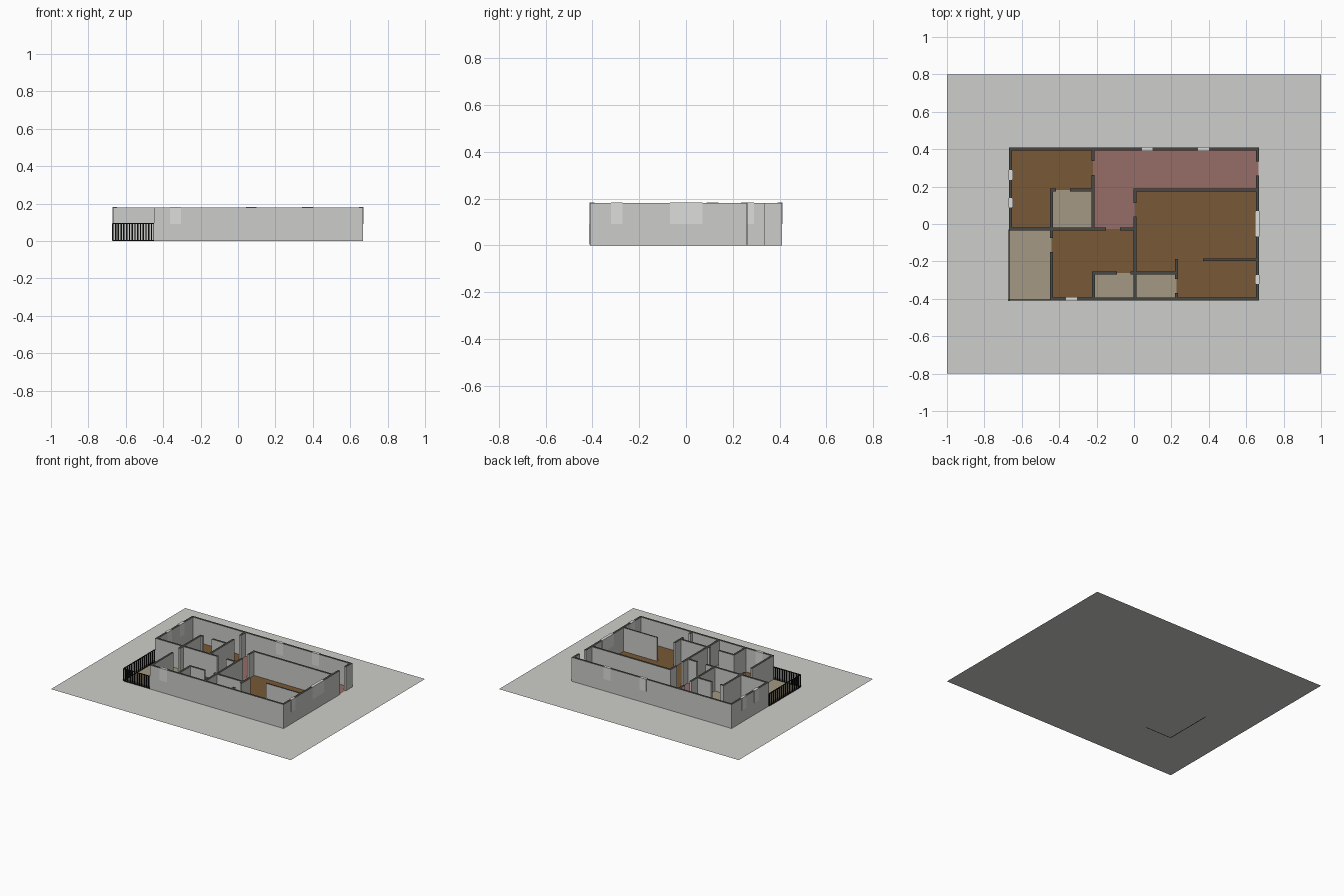
import bpy, bmesh
from mathutils import Matrix, Vector

if "Cube" in bpy.data.objects:
    bpy.data.objects.remove(bpy.data.objects["Cube"])

T, H = 0.016, 0.18            # wall thickness and height


def material(name, srgb):
    m = bpy.data.materials.new(name)
    m.diffuse_color = [(c / 255 / 12.92 if c < 11 else ((c / 255 + 0.055) / 1.055) ** 2.4) for c in srgb] + [1]
    m.use_nodes = True
    m.node_tree.nodes["Principled BSDF"].inputs["Base Color"].default_value = m.diffuse_color
    return m


WALL = material("wall grey", (204, 204, 202))
CAP = material("wall top dark grey", (72, 72, 68))
GROUND = material("ground grey", (206, 206, 203))
WOOD = material("wood brown", (120, 88, 54))
PINK = material("hall pink", (150, 108, 102))
TILE = material("tile beige", (163, 153, 131))
PANE = material("window light grey", (222, 222, 220))
BLACK = material("railing black", (22, 22, 22))


def make(name, boxes, mats, cap=False):
    """One object from boxes (x0, x1, y0, y1, z0, z1); flat boxes become planes."""
    bm = bmesh.new()
    for x0, x1, y0, y1, z0, z1 in boxes:
        mid = Vector(((x0 + x1) / 2, (y0 + y1) / 2, (z0 + z1) / 2))
        size = Matrix.Diagonal((x1 - x0, y1 - y0, (z1 - z0) or 1, 1))
        if z0 == z1:
            bmesh.ops.create_grid(bm, x_segments=1, y_segments=1, size=0.5, matrix=Matrix.Translation(mid) @ size)
        else:
            bmesh.ops.create_cube(bm, size=1, matrix=Matrix.Translation(mid) @ size)
    bm.normal_update()
    if cap:                    # dark upper faces
        for f in bm.faces:
            f.material_index = int(f.normal.z > 0.5)
    me = bpy.data.meshes.new(name)
    bm.to_mesh(me)
    bm.free()
    for m in mats:
        me.materials.append(m)
    ob = bpy.data.objects.new(name, me)
    bpy.context.collection.objects.link(ob)


def run(axis, c, a, b, z0=0, z1=H, t=T):
    """Box along an axis at cross position c."""
    h = t / 2
    return (a, b, c - h, c + h, z0, z1) if axis == 'x' else (c - h, c + h, a, b, z0, z1)


def wall(name, axis, c, a, b, door=None, t=T):
    spans = [(a, door[0]), (door[1], b)] if door else [(a, b)]
    make(name, [run(axis, c, s, e, t=t) for s, e in spans], [WALL, CAP], cap=True)


# Ground and floors
make("ground", [(-1, 1, -0.8, 0.8, 0, 0)], [GROUND])
F = 0.002
make("wood_floor", [(-0.659, -0.22, 0.183, 0.402, F, F), (-0.659, -0.44, -0.026, 0.183, F, F),
                    (-0.44, 0.005, -0.261, -0.026, F, F), (-0.44, -0.216, -0.402, -0.261, F, F),
                    (0.005, 0.659, -0.261, 0.183, F, F), (0.228, 0.659, -0.402, -0.261, F, F)], [WOOD])
make("hall_floor", [(-0.22, 0.665, 0.183, 0.402, F, F), (-0.22, 0.005, -0.026, 0.183, F, F)], [PINK])
make("tile_floor", [(-0.44, -0.22, -0.026, 0.183, F, F), (-0.216, 0.228, -0.402, -0.261, F, F),
                    (-0.672, -0.44, -0.408, -0.03, F, F)], [TILE])

# Outer walls
X, Y, E = 0.659, 0.402, T / 2
wall("back_wall", 'x', Y, -X - E, X + E)
wall("front_wall", 'x', -Y, -0.44 - E, X + E)
wall("left_wall", 'y', -X, -0.026 - E, Y - E)
wall("right_wall", 'y', X, -Y + E, Y - E, (0.26, 0.333))

# Inner walls
wall("bedroom_wall", 'y', -0.22, -0.026 + E, Y - E, (0.263, 0.338))
wall("bath_back_wall", 'x', 0.183, -0.44 - E, -0.22 - E, (-0.417, -0.342))
wall("bath_side_wall", 'y', -0.44, -0.026 + E, 0.183 - E)
wall("balcony_wall", 'y', -0.44, -Y + E, -0.026 - E, (-0.149, -0.074))
wall("middle_wall", 'x', -0.026, -X + E, 0.005 - E, (-0.15, -0.075))
wall("living_side_wall", 'y', 0.005, -0.261 + E, 0.183 + E, (0.039, 0.113))
wall("living_back_wall", 'x', 0.183, 0.005 + E, X - E)
wall("front_bath_wall", 'x', -0.261, -0.216 - E, 0.228 - E, (-0.092, -0.018))
wall("front_bath_left_wall", 'y', -0.216, -Y + E, -0.261 - E)
wall("front_bath_divider", 'y', 0.005, -Y + E, -0.261 - E)
wall("front_bath_right_wall", 'y', 0.228, -Y + E, -0.186, (-0.368, -0.293))
wall("kitchen_partition", 'x', -0.191, 0.37, X - E, t=0.011)

# Windows: panels a little thicker than the wall, in its upper half
for i, (axis, c, a, b) in enumerate([
        ('x', Y, 0.043, 0.10), ('x', Y, 0.342, 0.40), ('x', -Y, -0.364, -0.305),
        ('y', -X, 0.236, 0.29), ('y', -X, 0.087, 0.14),
        ('y', X, -0.068, 0.07), ('y', X, -0.32, -0.272)]):
    make(f"window_{i + 1}", [run(axis, c, a, b, 0.09, H + 0.002, T + 0.006)], [PANE])

# Balcony railing: pickets between top and bottom rails
x0, x1, y0, y1, top = -0.669, -0.448, -0.407, -0.034, 0.096
bars = []
for axis, c, a, b, n, w in (('x', y0, x0, x1, 16, 0.007), ('y', x0, y0, y1, 16, 0.011)):
    for z in (0.0, top - 0.005):
        bars.append(run(axis, c, a, b, z, z + 0.005, 0.006))
    for i in range(n):
        m = a + (b - a) * i / (n - 1)
        bars.append(run(axis, c, m - w / 2, m + w / 2, 0.004, top - 0.003, 0.005))
make("balcony_railing", bars, [BLACK])
